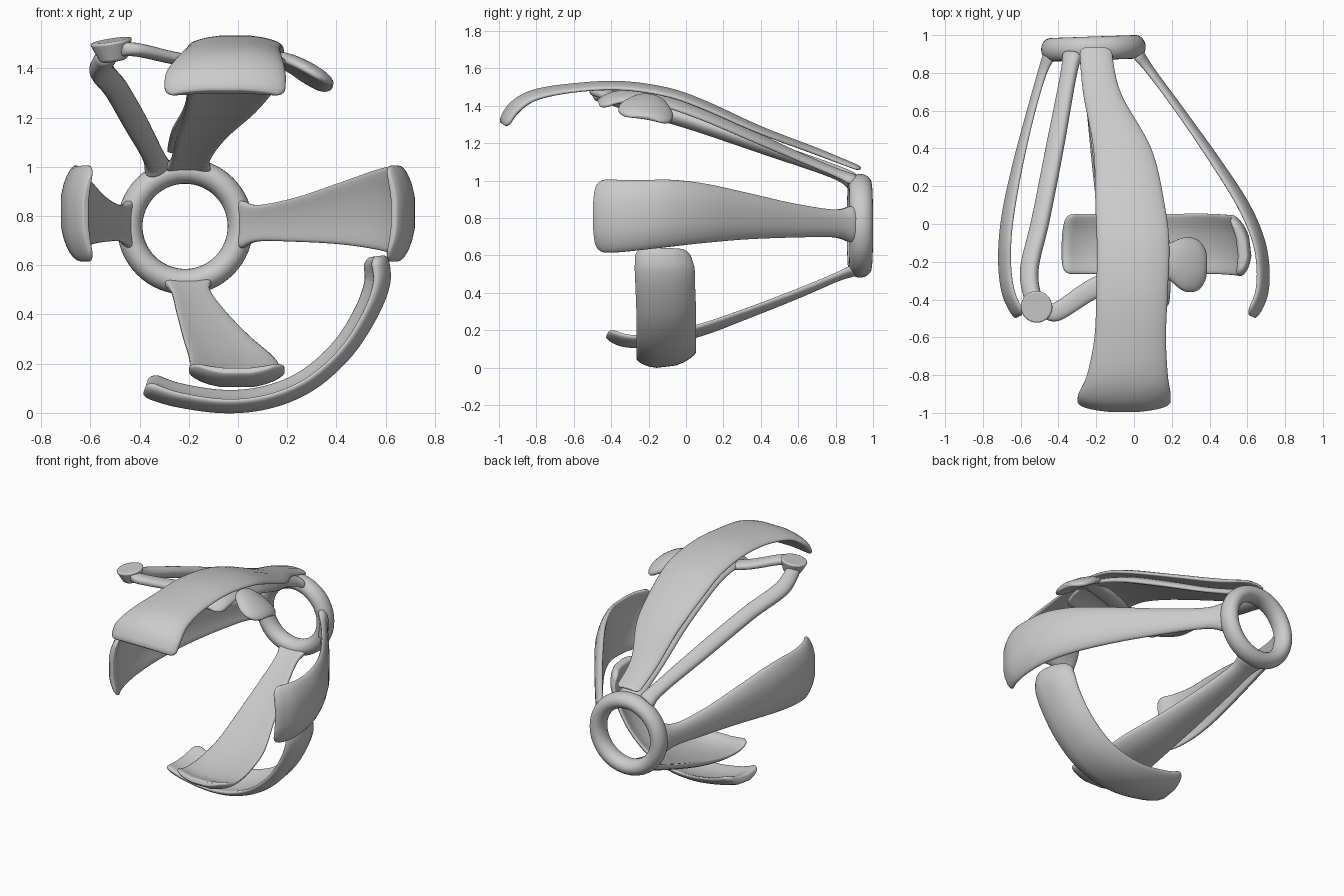
import bpy, bmesh, math
from mathutils import Vector

grey = bpy.data.materials.new("plain grey")
grey.diffuse_color = (0.6, 0.6, 0.6, 1)


def finish(name, bm):
    bmesh.ops.recalc_face_normals(bm, faces=bm.faces)
    for f in bm.faces:
        f.smooth = True
    me = bpy.data.meshes.new(name)
    bm.to_mesh(me)
    bm.free()
    me.materials.append(grey)
    ob = bpy.data.objects.new(name, me)
    bpy.context.collection.objects.link(ob)
    return ob


def spline(pts, t):
    """Catmull-Rom through tuples of any length, t in 0..1."""
    n = len(pts) - 1
    i = min(int(t * n), n - 1)
    u = t * n - i
    p0, p1, p2, p3 = (pts[max(0, min(n, i + k))] for k in (-1, 0, 1, 2))
    return [0.5 * (2*b + (c - a)*u + (2*a - 5*b + 4*c - d)*u*u + (3*b - a - 3*c + d)*u**3)
            for a, b, c, d in zip(p0, p1, p2, p3)]


def strip(name, pts, across, out, cup=0.04, lean=0, r=0.05, sq=0.55, N=72, M=24):
    """Sweep a cupped rounded blade. pts rows: x, y, z, width, thickness."""
    rows = [spline(pts, (1 - math.cos(math.pi * i / N)) / 2) for i in range(N + 1)]
    pos = [Vector(q[:3]) for q in rows]
    dist = [0]
    for a, b in zip(pos, pos[1:]):
        dist.append(dist[-1] + (b - a).length)
    bm = bmesh.new()
    rings, sign = [], 0
    for i, q in enumerate(rows):
        tan = (pos[min(i + 1, N)] - pos[max(i - 1, 0)]).normalized()
        ac = Vector(across)
        nrm = ac.cross(tan).normalized()
        sign = sign or (1 if nrm.dot(Vector(out)) > 0 else -1)
        nrm *= sign
        d = min(dist[i], dist[-1] - dist[i])
        k = math.sqrt(max(0, 1 - (1 - min(1, d / r))**2))
        w = max(q[3] - 2 * r * (1 - k), 0.02)
        th = q[4] * (0.35 + 0.65 * k)
        ring = []
        for j in range(M):
            a = 2 * math.pi * (j + 0.5) / M
            c, s = math.cos(a), math.sin(a)
            u = math.copysign(abs(c)**sq, c) * w / 2
            v = math.copysign(abs(s)**0.8, s) * th / 2
            bow = cup * (2 * u)**2 / (0.38 * q[3]) + lean * u
            ring.append(bm.verts.new(pos[i] + ac * u + nrm * (v - bow)))
        rings.append(ring)
    for a, b in zip(rings, rings[1:]):
        for j in range(M):
            bm.faces.new((a[j], a[(j+1) % M], b[(j+1) % M], b[j]))
    bm.faces.new(rings[0])
    bm.faces.new(rings[-1])
    return finish(name, bm)


X, Y, Z = (1, 0, 0), (0, 1, 0), (0, 0, 1)

# ring at the back
bpy.ops.mesh.primitive_torus_add(major_radius=0.225, minor_radius=0.052, major_segments=64,
                                 minor_segments=24, location=(-0.215, 0.93, 0.758),
                                 rotation=(math.pi / 2, 0, 0.035))
ring = bpy.context.object
ring.name = "back_ring"
ring.scale = (1, 1, 1.2)
ring.data.materials.append(grey)
bpy.ops.object.shade_smooth()

# side arms
strip("right_arm", [
    (0.015, 0.915, 0.765, 0.23, 0.07), (0.085, 0.82, 0.77, 0.15, 0.045), (0.25, 0.60, 0.785, 0.18, 0.04),
    (0.435, 0.34, 0.81, 0.25, 0.045), (0.585, 0.11, 0.825, 0.32, 0.05), (0.67, -0.08, 0.825, 0.36, 0.05),
    (0.697, -0.24, 0.815, 0.375, 0.05), (0.687, -0.38, 0.81, 0.39, 0.05), (0.635, -0.495, 0.81, 0.39, 0.045)],
    Z, X)
strip("left_arm", [
    (-0.445, 0.915, 0.765, 0.23, 0.07), (-0.49, 0.80, 0.77, 0.15, 0.045), (-0.555, 0.58, 0.785, 0.18, 0.04),
    (-0.62, 0.33, 0.81, 0.25, 0.045), (-0.67, 0.10, 0.825, 0.32, 0.05), (-0.695, -0.08, 0.825, 0.36, 0.05),
    (-0.697, -0.24, 0.815, 0.375, 0.05), (-0.675, -0.38, 0.81, 0.39, 0.05), (-0.62, -0.495, 0.81, 0.39, 0.045)],
    Z, (-1, 0, 0))

# lower and upper arms
strip("bottom_arm", [
    (-0.205, 0.915, 0.52, 0.23, 0.07), (-0.195, 0.82, 0.485, 0.16, 0.045), (-0.15, 0.60, 0.39, 0.2, 0.045),
    (-0.09, 0.34, 0.285, 0.27, 0.045), (-0.03, 0.10, 0.195, 0.34, 0.05), (-0.01, -0.10, 0.143, 0.37, 0.05),
    (-0.005, -0.25, 0.125, 0.385, 0.05), (-0.005, -0.35, 0.135, 0.39, 0.05), (-0.005, -0.425, 0.17, 0.38, 0.045)],
    X, (0, 0, -1))
strip("top_arm", [
    (-0.205, 0.915, 1.0, 0.22, 0.07), (-0.195, 0.82, 1.04, 0.16, 0.045), (-0.15, 0.60, 1.135, 0.2, 0.04),
    (-0.07, 0.34, 1.255, 0.29, 0.045), (-0.02, 0.10, 1.365, 0.36, 0.05), (0, -0.10, 1.437, 0.38, 0.05),
    (0, -0.25, 1.467, 0.385, 0.05), (0, -0.38, 1.457, 0.385, 0.05), (-0.005, -0.47, 1.42, 0.375, 0.045)],
    X, Z)

# long cover plate lying over the upper arm
strip("top_cover_plate", [
    (-0.205, 0.935, 1.065, 0.17, 0.025), (-0.17, 0.7, 1.158, 0.20, 0.035), (-0.06, 0.4, 1.275, 0.31, 0.035),
    (-0.02, 0.1, 1.41, 0.37, 0.04), (-0.005, -0.1, 1.48, 0.385, 0.04), (-0.01, -0.35, 1.515, 0.38, 0.04),
    (-0.02, -0.6, 1.503, 0.38, 0.04), (-0.035, -0.81, 1.465, 0.43, 0.05), (-0.05, -0.925, 1.395, 0.49, 0.06),
    (-0.053, -0.985, 1.305, 0.49, 0.05)],
    X, Z, cup=0.025, r=0.035)

# curved plate under the lower arm
strip("bottom_curved_plate", [
    (-0.38, -0.105, 0.095, 0.32, 0.06), (-0.25, -0.105, 0.05, 0.32, 0.05), (-0.05, -0.105, 0.022, 0.32, 0.045),
    (0.13, -0.105, 0.042, 0.32, 0.045), (0.295, -0.105, 0.112, 0.32, 0.045), (0.44, -0.105, 0.24, 0.32, 0.045),
    (0.54, -0.11, 0.395, 0.32, 0.05), (0.588, -0.115, 0.53, 0.32, 0.06), (0.575, -0.125, 0.638, 0.29, 0.07)],
    Y, (0, 0, -1), cup=0.055, lean=0.12, r=0.04)

# slim arm at the upper left
strip("slim_arm", [
    (-0.325, 0.9, 0.985, 0.12, 0.09), (-0.345, 0.8, 1.045, 0.09, 0.065), (-0.42, 0.4, 1.185, 0.10, 0.065),
    (-0.495, 0.02, 1.315, 0.10, 0.07), (-0.555, -0.25, 1.395, 0.10, 0.075), (-0.525, -0.43, 1.46, 0.10, 0.08)],
    (0.87, 0, 0.5), (-1, 0, 1), cup=0, r=0.03, sq=0.9)

# cross bar running under the cover to the leaf on the right
strip("cross_bar", [
    (-0.50, -0.455, 1.475, 0.10, 0.06), (-0.41, -0.465, 1.475, 0.10, 0.055), (-0.22, -0.345, 1.435, 0.11, 0.05),
    (0, -0.25, 1.42, 0.11, 0.05), (0.22, -0.2, 1.435, 0.12, 0.05)],
    (-0.4, 0.9, 0), Z, cup=0, r=0.03, sq=0.9)
strip("leaf_tip", [
    (0.16, -0.19, 1.445, 0.15, 0.05), (0.22, -0.20, 1.425, 0.23, 0.055), (0.28, -0.21, 1.395, 0.29, 0.06),
    (0.34, -0.215, 1.36, 0.28, 0.055), (0.385, -0.215, 1.335, 0.19, 0.03)],
    (0, -0.985, 0.17), Z, cup=0.03, r=0.03, sq=0.8)

# flared knob joining the slim arm and the cross bar
bpy.ops.mesh.primitive_cone_add(vertices=32, radius1=0.055, radius2=0.088, depth=0.085,
                                location=(-0.51, -0.435, 1.472), rotation=(0.1, -0.16, 0))
knob = bpy.context.object
knob.name = "joint_knob"
knob.data.materials.append(grey)
bev = knob.modifiers.new("soft edge", 'BEVEL')
bev.width = 0.012
bev.segments = 3
bpy.ops.object.shade_smooth_by_angle()
